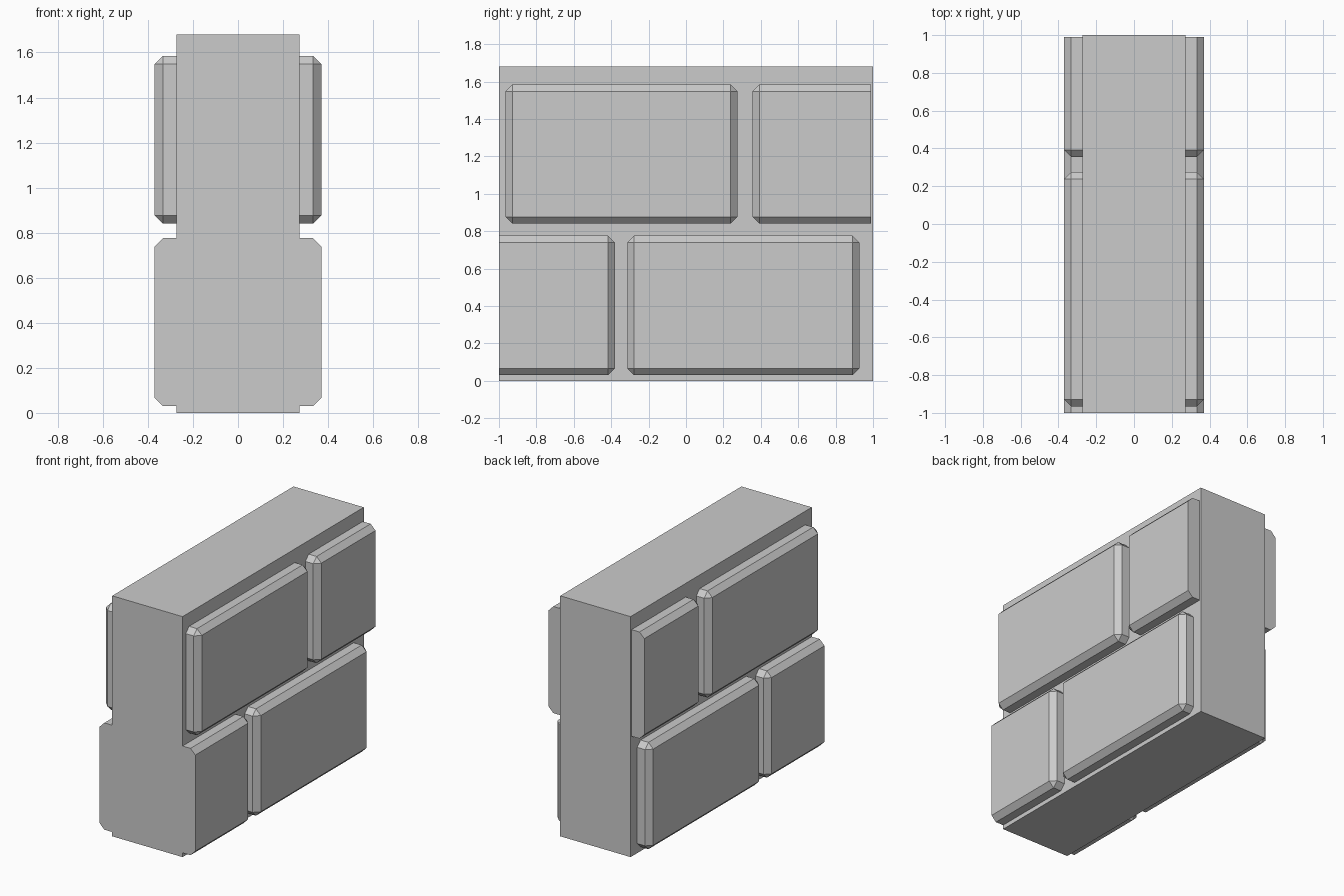
import bpy, bmesh
from mathutils import Matrix, Vector

if "Cube" in bpy.data.objects:
    bpy.data.objects.remove(bpy.data.objects["Cube"])

CORE_X, FACE_X, HEIGHT, CHAMFER = 0.272, 0.37, 1.68, 0.037


def add_box(bm, lo, hi):
    lo, hi = Vector(lo), Vector(hi)
    mat = Matrix.Translation((lo + hi) / 2) @ Matrix.Diagonal((*(hi - lo), 1))
    bmesh.ops.create_cube(bm, size=1, matrix=mat)


def finish(name, bm):
    bmesh.ops.recalc_face_normals(bm, faces=bm.faces)
    mesh = bpy.data.meshes.new(name)
    bm.to_mesh(mesh)
    bm.free()
    obj = bpy.data.objects.new(name, mesh)
    bpy.context.collection.objects.link(obj)
    return obj


def cut(bm, point, normal, fill):
    # remove everything on the normal side of the plane
    geom = bm.verts[:] + bm.edges[:] + bm.faces[:]
    res = bmesh.ops.bisect_plane(bm, geom=geom, dist=1e-5, plane_co=point,
                                 plane_no=normal, clear_outer=True)
    if fill:
        edges = [e for e in res["geom_cut"] if isinstance(e, bmesh.types.BMEdge)]
        bmesh.ops.contextual_create(bm, geom=edges)


def brick(name, y0, y1, z0, z1, cut_y=None):
    bm = bmesh.new()
    add_box(bm, (0, y0, z0), (FACE_X, y1, z1))
    bmesh.ops.bevel(bm, geom=bm.edges[:], offset=CHAMFER, segments=1,
                    affect='EDGES', profile=0.5)
    # flat end where the block is sawn off at the wall end
    if cut_y is not None:
        cut(bm, (0, cut_y, 0), (0, 1 if cut_y > 0 else -1, 0), True)
    # open back sits against the core
    cut(bm, (CORE_X, 0, 0), (-1, 0, 0), False)
    obj = finish(name, bm)
    # same block on the other side of the wall
    obj.modifiers.new("Mirror", 'MIRROR').use_axis[0] = True


# mortar core
bm = bmesh.new()
add_box(bm, (-CORE_X, -1, 0), (CORE_X, 1, HEIGHT))
finish("mortar_core", bm)

# upper course
brick("upper_long_brick", -0.965, 0.275, 0.84, 1.585)
brick("upper_cut_brick", 0.355, 1.595, 0.84, 1.585, cut_y=0.989)

# lower course
brick("lower_cut_brick", -1.62, -0.38, 0.03, 0.776, cut_y=-1.0)
brick("lower_long_brick", -0.314, 0.927, 0.03, 0.776)
